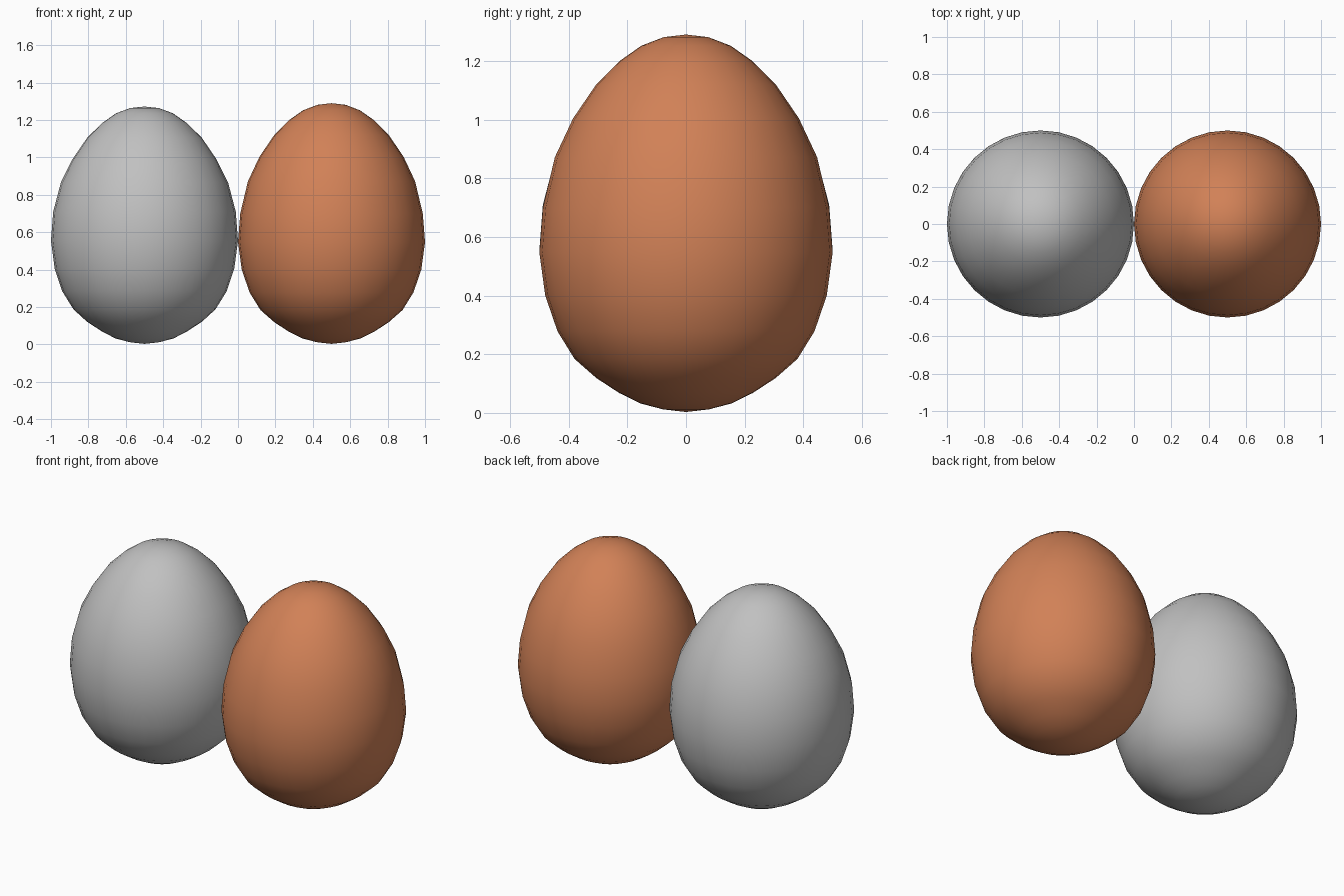
import bpy, bmesh, math

if "Cube" in bpy.data.objects:
    bpy.data.objects.remove(bpy.data.objects["Cube"])

SEGMENTS = 32

# Half outline of the eggs: (radius, height), from bottom to top, without the poles
ORANGE_PROFILE = [(0.078, 0.012), (0.155, 0.032), (0.228, 0.068), (0.306, 0.119),
                  (0.38, 0.184), (0.438, 0.278), (0.48, 0.40), (0.50, 0.547),
                  (0.488, 0.70), (0.447, 0.872), (0.385, 1.004), (0.306, 1.12),
                  (0.226, 1.20), (0.152, 1.252), (0.076, 1.281)]
GREY_PROFILE = [(0.078, 0.012), (0.155, 0.032), (0.228, 0.070), (0.308, 0.122),
                (0.38, 0.188), (0.44, 0.285), (0.48, 0.405), (0.50, 0.555),
                (0.488, 0.71), (0.447, 0.866), (0.385, 0.990), (0.306, 1.106),
                (0.226, 1.184), (0.152, 1.236), (0.076, 1.264)]


def material(name, rgb):
    mat = bpy.data.materials.new(name)
    mat.diffuse_color = (*rgb, 1.0)
    mat.use_nodes = True
    mat.node_tree.nodes["Principled BSDF"].inputs["Base Color"].default_value = mat.diffuse_color
    return mat


def egg(name, x, profile, bottom, top, mat):
    """Lathe the half outline around a vertical axis at x."""
    bm = bmesh.new()
    rings = []
    for r, z in profile:
        rings.append([bm.verts.new((r * math.cos(2 * math.pi * i / SEGMENTS),
                                    r * math.sin(2 * math.pi * i / SEGMENTS), z))
                      for i in range(SEGMENTS)])
    south = bm.verts.new((0, 0, bottom))
    north = bm.verts.new((0, 0, top))
    for i in range(SEGMENTS):
        j = (i + 1) % SEGMENTS
        bm.faces.new((south, rings[0][j], rings[0][i]))
        bm.faces.new((north, rings[-1][i], rings[-1][j]))
        for low, high in zip(rings, rings[1:]):
            bm.faces.new((low[i], low[j], high[j], high[i]))
    bmesh.ops.recalc_face_normals(bm, faces=bm.faces)
    for f in bm.faces:
        f.smooth = True
    mesh = bpy.data.meshes.new(name)
    bm.to_mesh(mesh)
    bm.free()
    mesh.materials.append(mat)
    obj = bpy.data.objects.new(name, mesh)
    obj.location.x = x
    bpy.context.collection.objects.link(obj)
    return obj


# The two eggs, side by side
egg("grey_egg", -0.5, GREY_PROFILE, 0.003, 1.272, material("shell grey", (0.53, 0.53, 0.53)))
egg("orange_egg", 0.5, ORANGE_PROFILE, 0.003, 1.29, material("shell orange", (0.64, 0.22, 0.095)))
